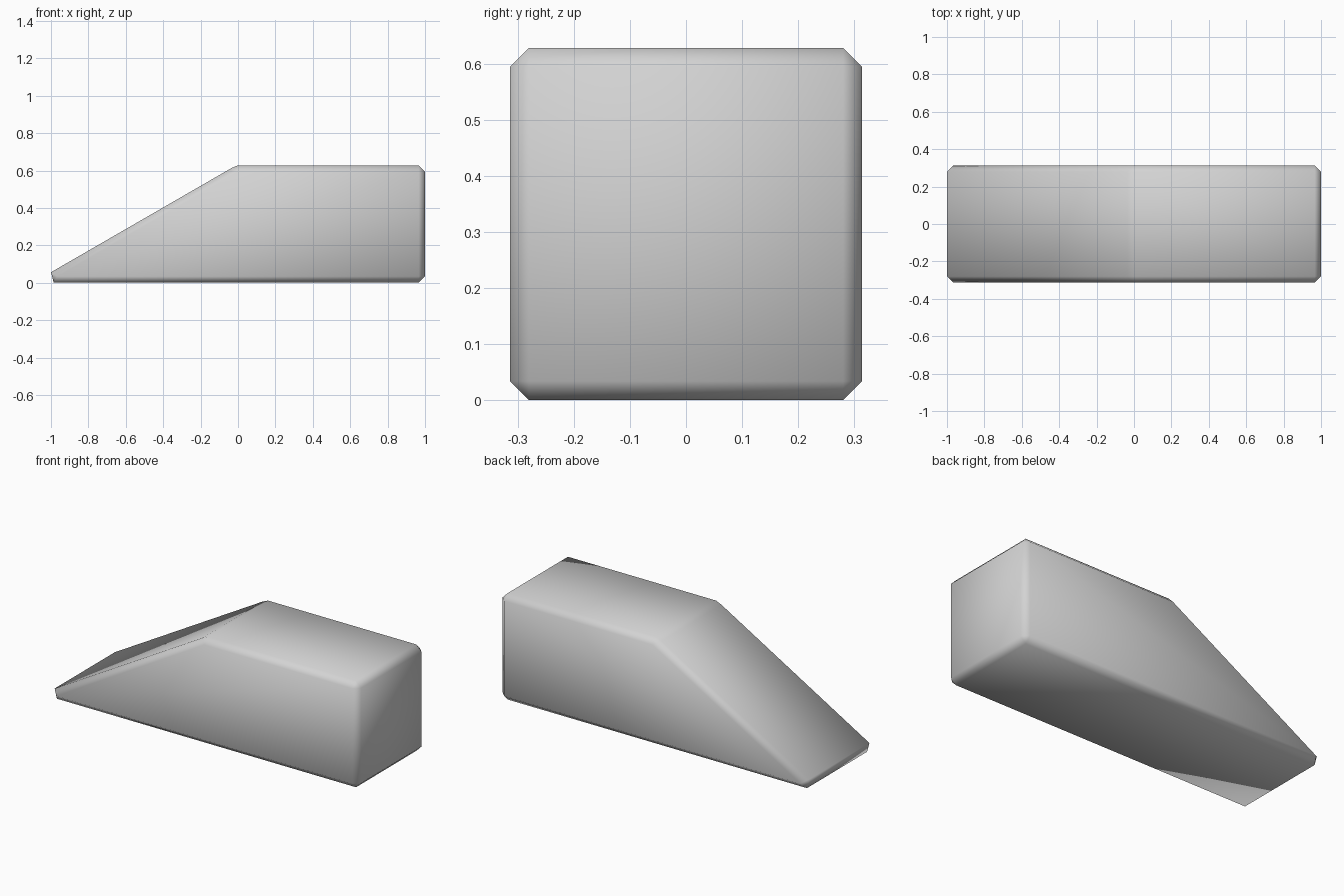
import bpy
import bmesh

cube = bpy.data.objects.get("Cube")
if cube:
    bpy.data.objects.remove(cube, do_unlink=True)

# Plain grey
grey = bpy.data.materials.new("plain_grey")
grey.use_nodes = True
colour = (0.65, 0.65, 0.65, 1)
grey.diffuse_color = colour
grey.node_tree.nodes["Principled BSDF"].inputs["Base Color"].default_value = colour

# Side profile corners (x, z): chamfer start, chamfer end, side-face corner
CORNERS = [
    ((-1.0, 0.056), (-0.985, 0.0), (-0.965, 0.034)),    # low tip
    ((0.966, 0.0), (1.0, 0.034), (0.966, 0.034)),       # bottom of the tall end
    ((1.0, 0.594), (0.966, 0.628), (0.966, 0.594)),     # top of the tall end
    ((0.0, 0.628), (-0.035, 0.613), (0.0, 0.594)),      # shoulder
]
HALF, BEVEL = 0.314, 0.034

bm = bmesh.new()


def side(sign):
    """Vertices of one side: rim start, rim end and side-face corner."""
    rim, face = sign * (HALF - BEVEL), sign * HALF
    return [(bm.verts.new((a[0], rim, a[1])),
             bm.verts.new((b[0], rim, b[1])),
             bm.verts.new((s[0], face, s[1]))) for a, b, s in CORNERS]


front, back = side(-1), side(1)
for i in range(4):
    j = (i + 1) % 4
    # Corner chamfer and large face spanning front to back
    bm.faces.new((front[i][0], front[i][1], back[i][1], back[i][0]))
    bm.faces.new((front[i][1], front[j][0], back[j][0], back[i][1]))
    for ring in (front, back):
        # Side chamfer strip and corner triangle
        bm.faces.new((ring[i][1], ring[j][0], ring[j][2], ring[i][2]))
        bm.faces.new(ring[i])
for ring in (front, back):
    bm.faces.new([corner[2] for corner in ring])

bmesh.ops.recalc_face_normals(bm, faces=bm.faces)
for f in bm.faces:
    f.smooth = True

# Wedge block
mesh = bpy.data.meshes.new("wedge_block")
bm.to_mesh(mesh)
bm.free()
mesh.materials.append(grey)
block = bpy.data.objects.new("wedge_block", mesh)
bpy.context.collection.objects.link(block)
